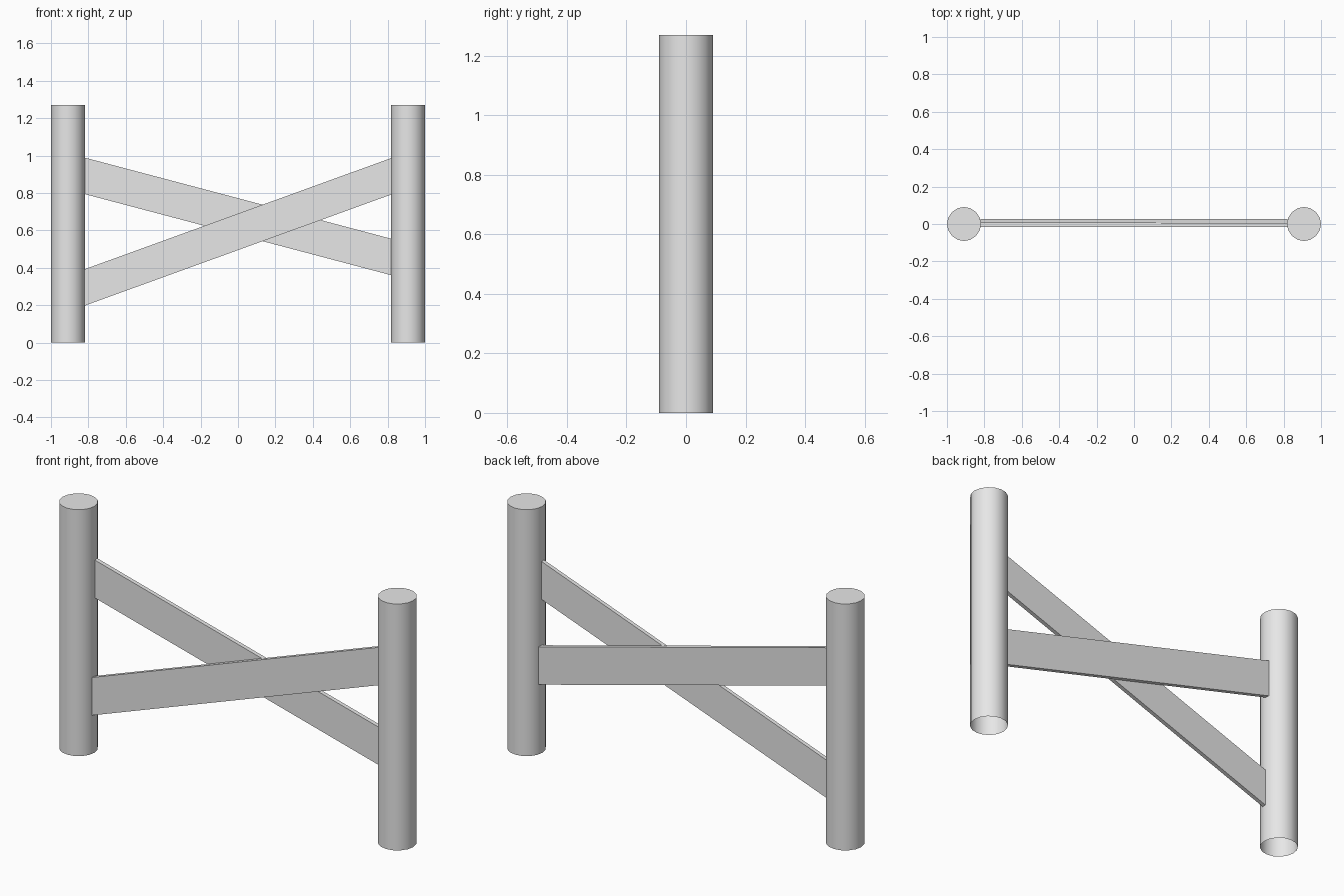
import bpy
import bmesh

cube = bpy.data.objects.get("Cube")
if cube:
    bpy.data.objects.remove(cube, do_unlink=True)

grey = bpy.data.materials.new("light_grey")
grey.use_nodes = True
colour = (0.8, 0.8, 0.8, 1)
grey.diffuse_color = colour
grey.node_tree.nodes["Principled BSDF"].inputs["Base Color"].default_value = colour

POST_X, RADIUS, HEIGHT = 0.909, 0.091, 1.27


def add_object(name, bm):
    bmesh.ops.recalc_face_normals(bm, faces=bm.faces)
    mesh = bpy.data.meshes.new(name)
    bm.to_mesh(mesh)
    bm.free()
    mesh.materials.append(grey)
    obj = bpy.data.objects.new(name, mesh)
    bpy.context.collection.objects.link(obj)
    return obj


def add_post(name, x):
    """Round post with a flat top and an open foot."""
    bm = bmesh.new()
    bmesh.ops.create_cone(bm, cap_ends=True, segments=16, radius1=RADIUS,
                          radius2=RADIUS, depth=HEIGHT)
    bmesh.ops.translate(bm, verts=bm.verts, vec=(x, 0, HEIGHT / 2))
    foot = [f for f in bm.faces if f.calc_center_median().z < 0.01]
    bmesh.ops.delete(bm, geom=foot, context="FACES_ONLY")
    obj = add_object(name, bm)
    bpy.ops.object.select_all(action="DESELECT")
    obj.select_set(True)
    bpy.context.view_layer.objects.active = obj
    bpy.ops.object.shade_smooth_by_angle()


def add_brace(name, z_right, z_left, y_front, y_back):
    """Slanted plank with upright ends, given the underside height at each end."""
    depth, end = 0.195, POST_X - RADIUS + 0.004
    bm = bmesh.new()
    outline = [(-end, z_right), (end, z_left),
               (end, z_left + depth), (-end, z_right + depth)]
    face = bm.faces.new([bm.verts.new((x, y_front, z)) for x, z in outline])
    side = bmesh.ops.extrude_face_region(bm, geom=[face])["geom"]
    moved = [v for v in side if isinstance(v, bmesh.types.BMVert)]
    bmesh.ops.translate(bm, verts=moved, vec=(0, y_back - y_front, 0))
    # The extrusion keeps the starting face, which closes the front
    add_object(name, bm)


# Posts
add_post("right_post", -POST_X)
add_post("left_post", POST_X)

# Crossed braces, one lying against the other
add_brace("front_brace", 0.197, 0.793, -0.015, 0.006)
add_brace("back_brace", 0.795, 0.36, 0.006, 0.028)
